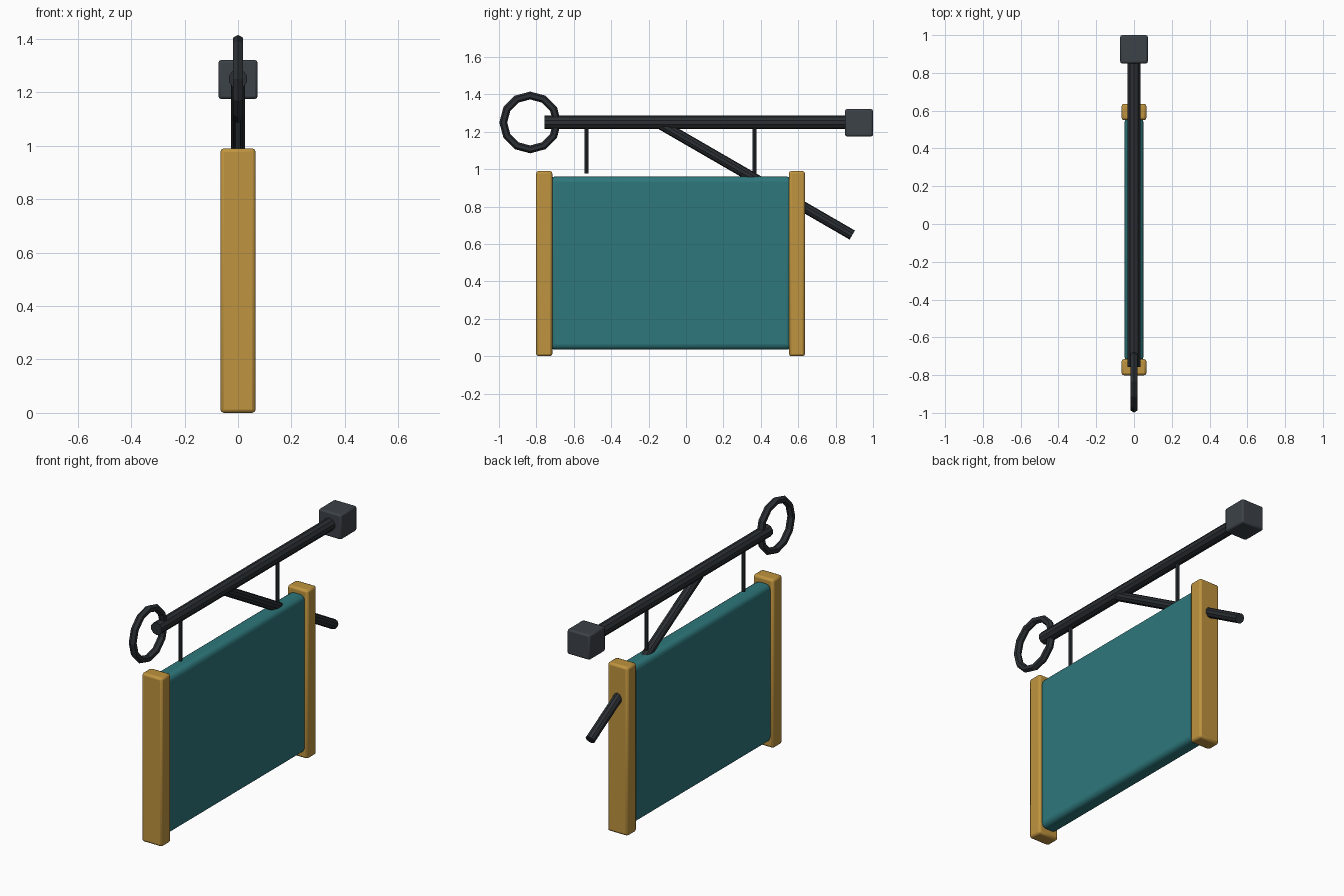
import bpy, math
from mathutils import Vector

if "Cube" in bpy.data.objects:
    bpy.data.objects.remove(bpy.data.objects["Cube"], do_unlink=True)


def material(name, rgb):
    m = bpy.data.materials.new(name)
    m.use_nodes = True
    m.diffuse_color = (*rgb, 1)
    m.node_tree.nodes["Principled BSDF"].inputs["Base Color"].default_value = (*rgb, 1)
    return m


teal = material("teal paint", (0.027, 0.185, 0.2))
gold = material("golden wood", (0.52, 0.295, 0.05))
iron = material("dark iron", (0.024, 0.028, 0.033))
plate = material("grey iron", (0.045, 0.054, 0.065))


def finish(name, mat, angle):
    obj = bpy.context.object
    obj.name = name
    obj.data.materials.append(mat)
    bpy.ops.object.shade_smooth_by_angle(angle=math.radians(angle))
    return obj


def box(name, mat, centre, size, bevel, segments):
    bpy.ops.mesh.primitive_cube_add(size=1, location=centre)
    bpy.context.object.scale = size
    bpy.ops.object.transform_apply(location=False, rotation=False, scale=True)
    obj = finish(name, mat, 40)
    mod = obj.modifiers.new("rounded edges", "BEVEL")
    mod.width = bevel
    mod.segments = segments


def rod(name, mat, start, end, radius, sides):
    a, b = Vector((0, *start)), Vector((0, *end))
    bpy.ops.mesh.primitive_cylinder_add(vertices=sides, radius=radius,
                                        depth=(b - a).length, location=(a + b) / 2)
    bpy.context.object.rotation_euler = (b - a).to_track_quat("Z", "Y").to_euler()
    finish(name, mat, 25)


# Sign board between two wooden end posts
box("sign_board", teal, (0, -0.082, 0.498), (0.1, 1.3, 0.925), 0.03, 4)
for name, y in (("front_post", -0.758), ("back_post", 0.593)):
    box(name, gold, (0, y, 0.495), (0.132, 0.086, 0.99), 0.013, 2)

# Wall block, beam and diagonal brace
box("wall_block", plate, (0, 0.925, 1.248), (0.146, 0.15, 0.146), 0.01, 2)
rod("beam", iron, (-0.757, 1.25), (0.87, 1.25), 0.036, 10)
rod("brace", iron, (-0.13, 1.237), (0.889, 0.648), 0.028, 10)

# Thin hangers under the beam
for name, y in (("front_hanger", -0.533), ("back_hanger", 0.367)):
    rod(name, iron, (y, 0.977), (y, 1.24), 0.011, 8)

# Faceted end ring
bpy.ops.mesh.primitive_torus_add(major_segments=12, minor_segments=6, major_radius=0.144,
                                 minor_radius=0.021, location=(0, -0.833, 1.25),
                                 rotation=(0, math.pi / 2, 0))
finish("end_ring", iron, 20)
